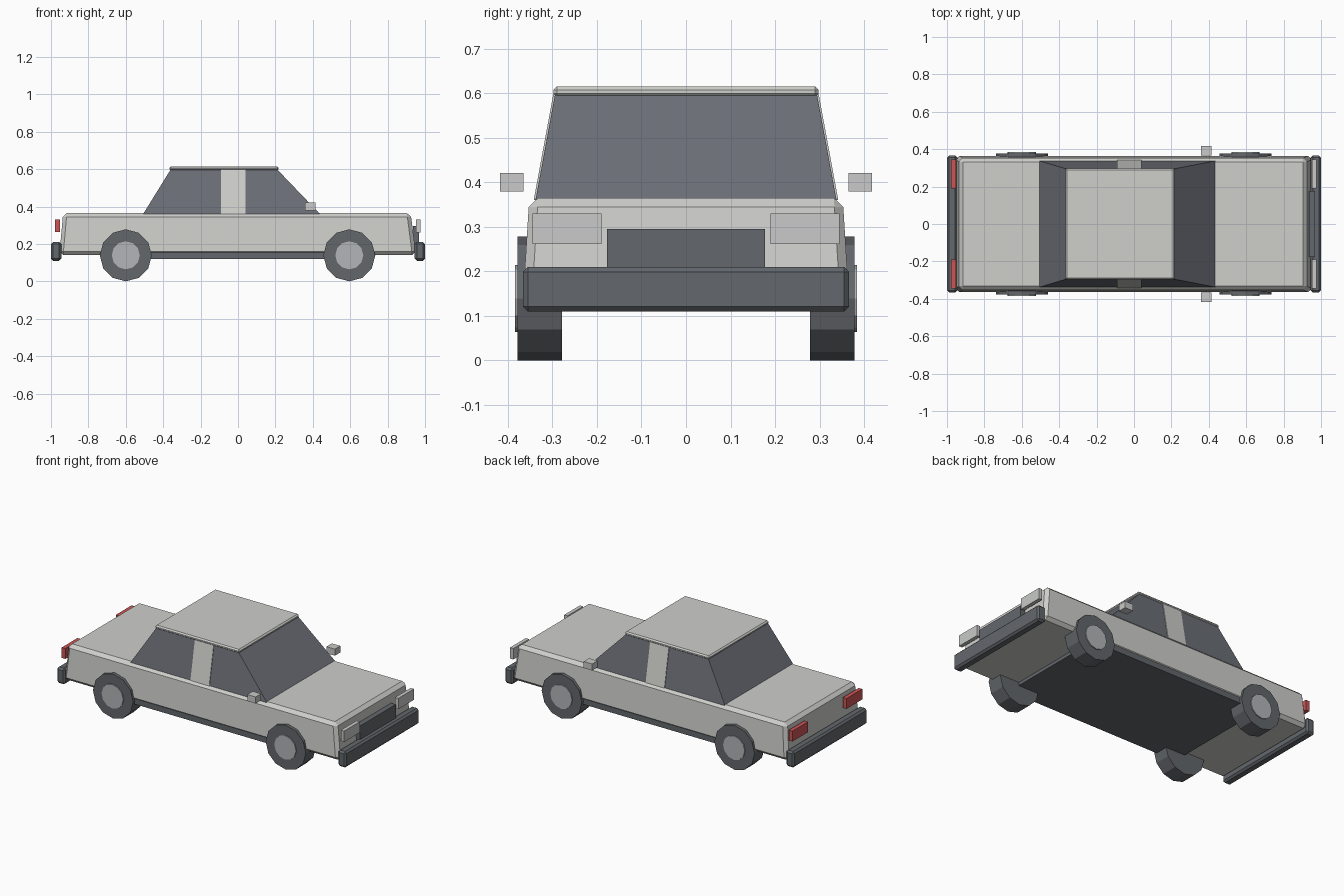
import bpy
import bmesh
from math import radians

cube = bpy.data.objects.get("Cube")
if cube:
    bpy.data.objects.remove(cube, do_unlink=True)


def material(name, r, g, b):
    m = bpy.data.materials.new(name)
    m.use_nodes = True
    m.diffuse_color = (r, g, b, 1)
    m.node_tree.nodes["Principled BSDF"].inputs["Base Color"].default_value = (r, g, b, 1)
    return m


paint = material("pale grey paint", 0.62, 0.62, 0.60)
glass = material("tinted glass", 0.15, 0.16, 0.185)
trim = material("dark trim", 0.125, 0.137, 0.15)
rubber = material("tyre rubber", 0.125, 0.135, 0.147)
hub_metal = material("hub metal", 0.45, 0.46, 0.48)
lamp = material("clear lamp", 0.58, 0.59, 0.58)
red = material("red lamp", 0.60, 0.09, 0.09)


def finish(name, bm, mat, bevel=0):
    bmesh.ops.recalc_face_normals(bm, faces=bm.faces[:])
    mesh = bpy.data.meshes.new(name)
    bm.to_mesh(mesh)
    bm.free()
    mesh.materials.append(mat)
    obj = bpy.data.objects.new(name, mesh)
    bpy.context.collection.objects.link(obj)
    if bevel:
        mod = obj.modifiers.new("Bevel", "BEVEL")
        mod.width = bevel
        mod.segments = 1
    return obj


def tapered(name, mat, z, low, high=None, bevel=0):
    """Box from a low rectangle to a high one, each (x0, x1, y0, y1)."""
    bm = bmesh.new()
    rings = []
    for height, (x0, x1, y0, y1) in zip(z, (low, high or low)):
        corners = ((x0, y0), (x1, y0), (x1, y1), (x0, y1))
        rings.append([bm.verts.new((x, y, height)) for x, y in corners])
    bottom, top = rings
    bm.faces.new(bottom)
    bm.faces.new(top)
    for i in range(4):
        j = (i + 1) % 4
        bm.faces.new((bottom[i], bottom[j], top[j], top[i]))
    return finish(name, bm, mat, bevel)


def disc(name, mat, radius, x, y, z, depth):
    bm = bmesh.new()
    bmesh.ops.create_cone(bm, cap_ends=True, segments=12,
                          radius1=radius, radius2=radius, depth=depth)
    obj = finish(name, bm, mat)
    obj.location = (x, y, z)
    obj.rotation_euler.x = radians(90)
    return obj


# Lower body and sill
tapered("body", paint, (0.14, 0.365), (-0.955, 0.952, -0.366, 0.366),
        (-0.935, 0.923, -0.352, 0.352), 0.02)
tapered("sill", trim, (0.12, 0.155), (-0.6, 0.6, -0.361, 0.361))

# Cabin glass, centre pillars and roof
tapered("cabin_glass", glass, (0.36, 0.598), (-0.507, 0.438, -0.338, 0.338),
        (-0.36, 0.21, -0.294, 0.294))
tapered("centre_pillars", paint, (0.36, 0.598), (-0.09, 0.04, -0.342, 0.342),
        (-0.09, 0.04, -0.298, 0.298))
tapered("roof", paint, (0.592, 0.615), (-0.367, 0.217, -0.298, 0.298), bevel=0.008)

# Bumpers and grille
tapered("front_bumper", trim, (0.11, 0.21), (0.945, 1.0, -0.366, 0.366), bevel=0.011)
tapered("rear_bumper", trim, (0.11, 0.21), (-1.0, -0.945, -0.366, 0.366), bevel=0.011)
tapered("grille", trim, (0.2, 0.295), (0.935, 0.968, -0.177, 0.177))

# Paired lamps, mirrors and wheels
for side, s in (("left", 1), ("right", -1)):
    tapered(side + "_headlight", lamp, (0.262, 0.33), (0.953, 0.976, s * 0.19, s * 0.345))
    tapered(side + "_tail_light", red, (0.265, 0.33), (-0.978, -0.953, s * 0.19, s * 0.345))
    tapered(side + "_mirror", lamp, (0.38, 0.421), (0.357, 0.415, s * 0.365, s * 0.418))
    for end, x in (("front", 0.595), ("rear", -0.6)):
        disc(f"{end}_{side}_tyre", rubber, 0.139, x, s * 0.328, 0.139, 0.1)
        disc(f"{end}_{side}_hub", hub_metal, 0.075, x, s * 0.373, 0.139, 0.022)
